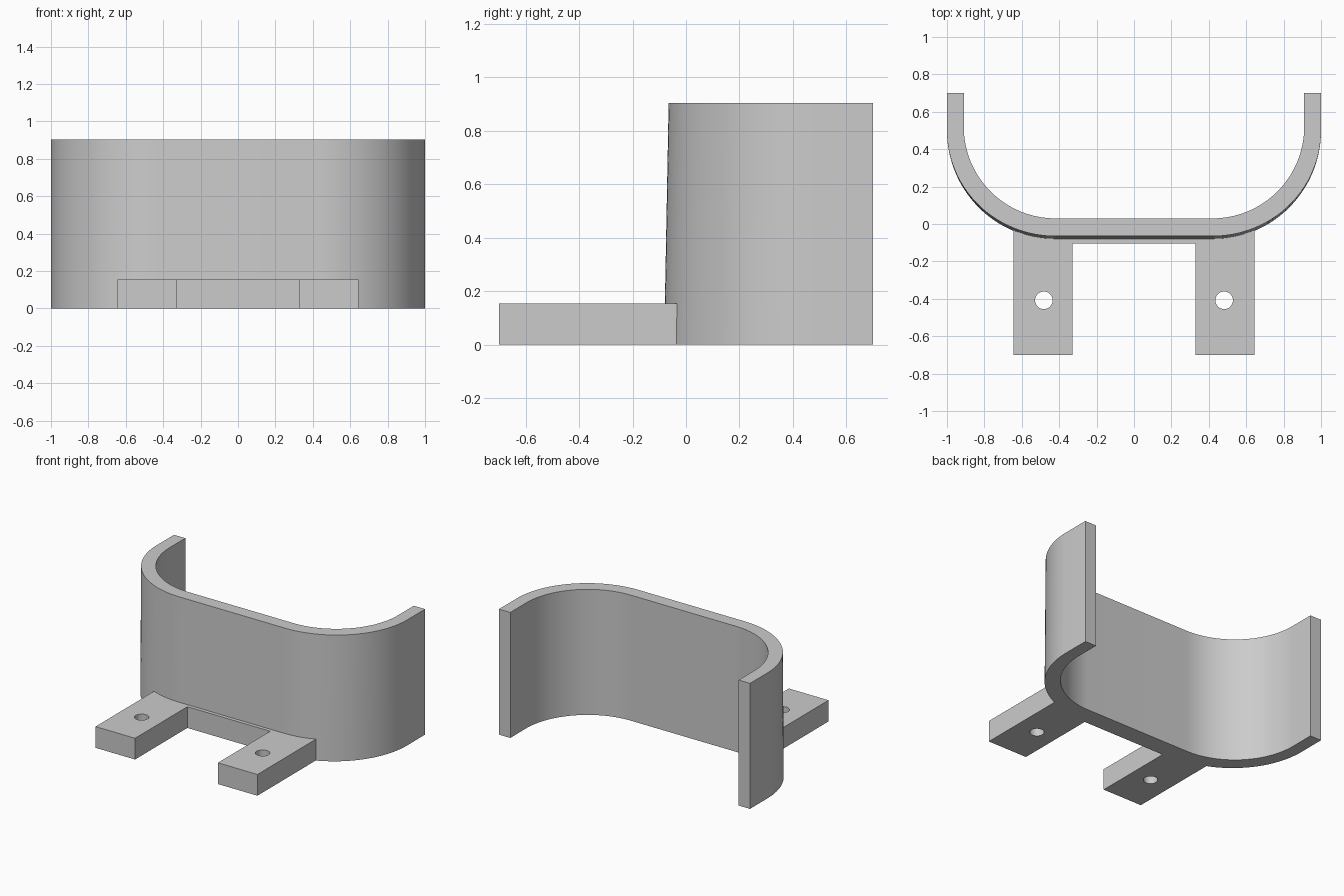
import bpy, bmesh, math

cube = bpy.data.objects.get("Cube")
if cube:
    bpy.data.objects.remove(cube, do_unlink=True)

GREY = (0.6, 0.6, 0.6, 1)
grey = bpy.data.materials.new("light_grey")
grey.use_nodes = True
grey.diffuse_color = GREY
grey.node_tree.nodes["Principled BSDF"].inputs["Base Color"].default_value = GREY


def prism(name, bottom, top, z0, z1):
    """Closed solid between two matching outlines."""
    bm = bmesh.new()
    low = [bm.verts.new((x, y, z0)) for x, y in bottom]
    high = [bm.verts.new((x, y, z1)) for x, y in top]
    bm.faces.new(low)
    bm.faces.new(high)
    n = len(low)
    for i in range(n):
        j = (i + 1) % n
        bm.faces.new((low[i], low[j], high[j], high[i]))
    bmesh.ops.recalc_face_normals(bm, faces=bm.faces)
    mesh = bpy.data.meshes.new(name)
    bm.to_mesh(mesh)
    bm.free()
    mesh.materials.append(grey)
    obj = bpy.data.objects.new(name, mesh)
    bpy.context.collection.objects.link(obj)
    return obj


def u_path(centre_y, rx, ry, steps=32):
    """U-shaped path from the right end round the front to the left end."""
    half = [(0.42 + rx * math.cos(a), centre_y - ry * math.sin(a))
            for a in (math.pi / 2 * i / steps for i in range(steps + 1))]
    half.insert(0, (0.42 + rx, 0.7))
    return half + [(-x, y) for x, y in reversed(half)]


# Curved wall, its front leaning back slightly
inner = u_path(0.52, 0.49, 0.49)[::-1]
wall = prism("curved_wall", u_path(0.5, 0.58, 0.582) + inner,
             u_path(0.5, 0.58, 0.565) + inner, 0, 0.904)
bpy.context.view_layer.objects.active = wall
wall.select_set(True)
bpy.ops.object.shade_smooth_by_angle(angle=math.radians(30))

# Mounting foot: two tabs joined by a narrow strip
side = [(0.645, 0.0), (0.645, -0.7), (0.33, -0.7), (0.33, -0.105)]
outline = side + [(-x, y) for x, y in reversed(side)]
foot = prism("mounting_foot", outline, outline, 0, 0.153)

# Screw holes
for sign, label in ((-1, "right"), (1, "left")):
    ring = [(sign * 0.482 + 0.047 * math.cos(a), -0.408 + 0.047 * math.sin(a))
            for a in (math.tau * i / 32 for i in range(32))]
    cutter = prism(label + "_hole_cutter", ring, ring, -0.1, 0.3)
    cutter.hide_render = True
    cutter.hide_set(True)
    cut = foot.modifiers.new(label + "_screw_hole", 'BOOLEAN')
    cut.operation = 'DIFFERENCE'
    cut.solver = 'EXACT'
    cut.object = cutter
